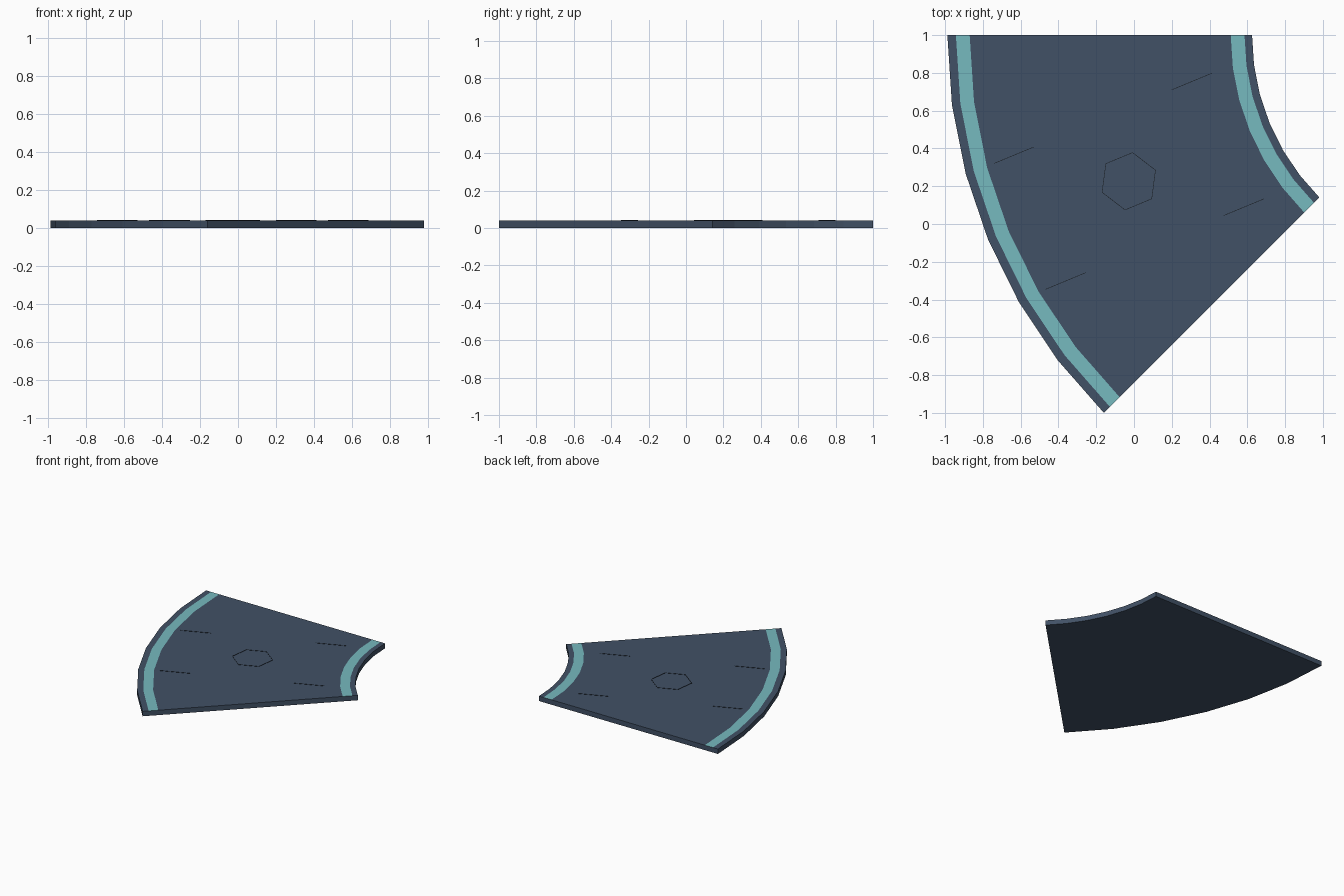
import bpy, bmesh, math
from mathutils import Vector, Matrix

if "Cube" in bpy.data.objects:
    bpy.data.objects.remove(bpy.data.objects["Cube"])

CENTRE = Vector((1.84, 1.0, 0))      # centre of the bend
R_IN, R_OUT, TOP = 1.215, 2.828, 0.04
STEPS, SWEEP = 6, math.radians(45)


def material(name, rgb):
    m = bpy.data.materials.new(name)
    m.diffuse_color = (*rgb, 1)
    m.use_nodes = True
    m.node_tree.nodes["Principled BSDF"].inputs["Base Color"].default_value = m.diffuse_color
    return m


slate = material("slate_blue", (0.053, 0.082, 0.132))
teal = material("pale_teal", (0.181, 0.487, 0.520))
dark = material("dark_groove", (0.010, 0.014, 0.020))


def finish(name, bm, mats):
    bmesh.ops.recalc_face_normals(bm, faces=bm.faces[:])
    me = bpy.data.meshes.new(name)
    bm.to_mesh(me)
    bm.free()
    for m in mats:
        me.materials.append(m)
    ob = bpy.data.objects.new(name, me)
    bpy.context.collection.objects.link(ob)
    return ob


# Curved floor slab: closed cross-section swept through 45 degrees
radii = [R_IN, R_IN + 0.04, R_IN + 0.113, R_OUT - 0.118, R_OUT - 0.045, R_OUT]
section = [(r, TOP) for r in radii] + [(R_OUT, 0), (R_IN, 0)]
bm = bmesh.new()
rings = []
for i in range(STEPS + 1):
    a = math.pi + SWEEP * i / STEPS
    rings.append([bm.verts.new(CENTRE + Vector((r * math.cos(a), r * math.sin(a), z)))
                  for r, z in section])
n = len(section)
for r0, r1 in zip(rings, rings[1:]):
    for k in range(n):
        f = bm.faces.new((r0[k], r0[(k + 1) % n], r1[(k + 1) % n], r1[k]))
        f.material_index = 1 if k in (1, 3) else 0   # painted edge stripes
bm.faces.new(rings[0])
bm.faces.new(rings[-1])
finish("curved_floor", bm, [slate, teal])

# Frame for the surface lines: middle of the slab, x pointing outwards
mid = math.pi + SWEEP / 2
r_mid = (R_IN + R_OUT) / 2
frame = (Matrix.Translation(CENTRE) @ Matrix.Rotation(mid, 4, 'Z')
         @ Matrix.Translation((r_mid, 0, 0)))


def add_line(bm, p, q, width=0.003, height=0.004):
    p, q = Vector((*p, TOP)), Vector((*q, TOP))
    d = q - p
    mat = (frame @ Matrix.Translation((p + q) / 2)
           @ Matrix.Rotation(math.atan2(d.y, d.x), 4, 'Z')
           @ Matrix.Diagonal((d.length, width, height, 1)))
    bmesh.ops.create_cube(bm, size=1, matrix=mat)


# Four thin seam lines
bm = bmesh.new()
for u in (-0.51, 0.51):
    for v in (-0.36, 0.36):
        add_line(bm, (u - 0.115, v), (u + 0.115, v))
finish("seam_lines", bm, [dark])

# Thin hexagon outline in the middle
bm = bmesh.new()
pts = [(0.153 * math.cos(k * math.pi / 3), 0.153 * math.sin(k * math.pi / 3)) for k in range(6)]
for k in range(6):
    add_line(bm, pts[k], pts[(k + 1) % 6])
finish("hexagon_outline", bm, [dark])
